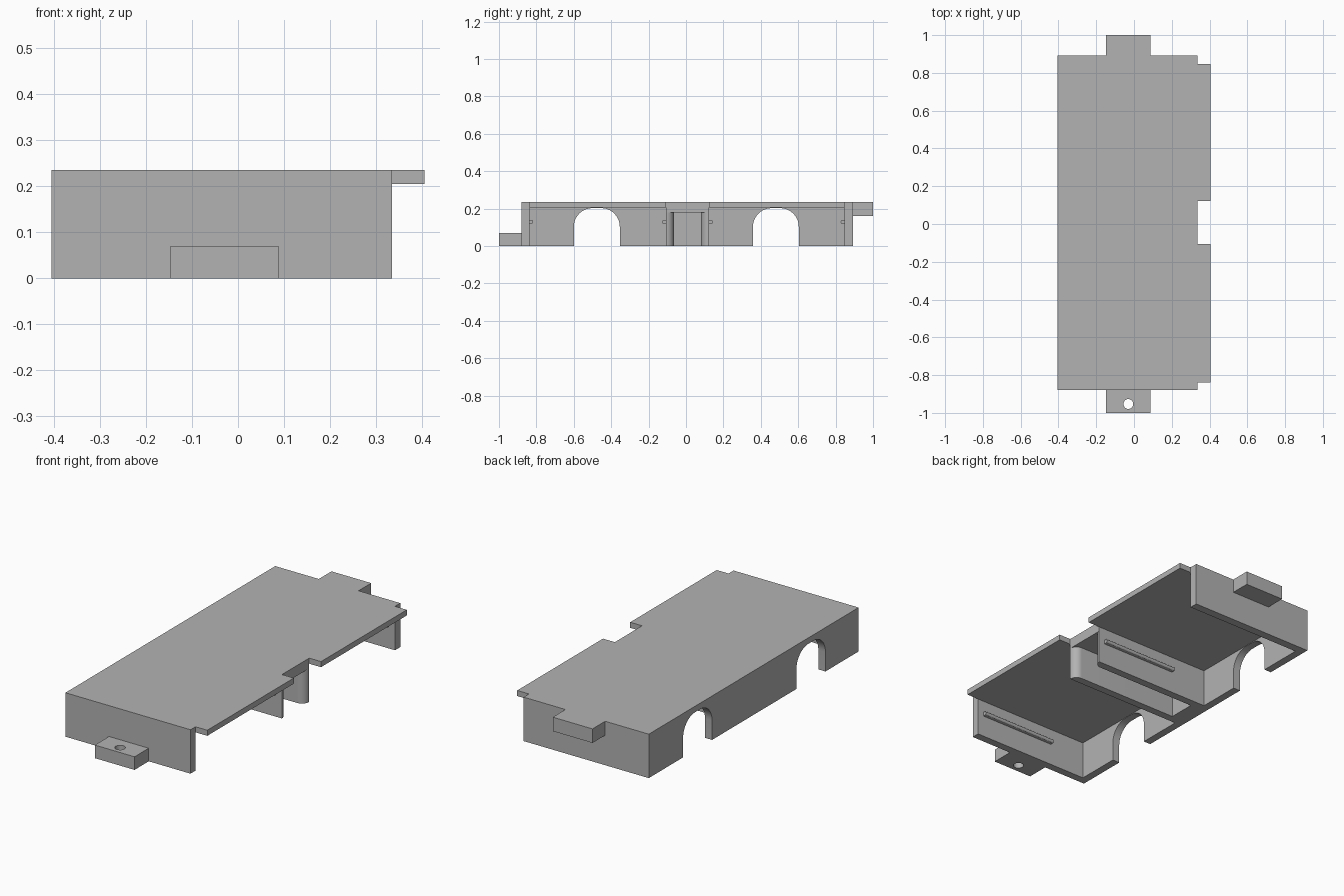
import bpy, bmesh
from math import sin, cos, pi
from mathutils import Vector

if "Cube" in bpy.data.objects:
    bpy.data.objects.remove(bpy.data.objects["Cube"])

grey = bpy.data.materials.new("plain grey")
grey.use_nodes = True
grey.diffuse_color = (0.45, 0.45, 0.45, 1)
grey.node_tree.nodes["Principled BSDF"].inputs["Base Color"].default_value = grey.diffuse_color


def extrude(name, outline, axis, lo, hi):
    """Extrude a flat outline along x (outline in y, z) or z (outline in x, y)."""
    bm = bmesh.new()
    place = (lambda a, b: (lo, a, b)) if axis == "x" else (lambda a, b: (a, b, lo))
    face = bm.faces.new([bm.verts.new(place(a, b)) for a, b in outline])
    new = bmesh.ops.extrude_face_region(bm, geom=[face])["geom"]
    step = Vector((hi - lo, 0, 0)) if axis == "x" else Vector((0, 0, hi - lo))
    bmesh.ops.translate(bm, vec=step, verts=[g for g in new if isinstance(g, bmesh.types.BMVert)])
    bmesh.ops.recalc_face_normals(bm, faces=bm.faces)
    mesh = bpy.data.meshes.new(name)
    bm.to_mesh(mesh)
    bm.free()
    mesh.materials.append(grey)
    obj = bpy.data.objects.new(name, mesh)
    bpy.context.collection.objects.link(obj)
    return obj


def rect(a0, a1, b0, b1):
    return [(a0, b0), (a1, b0), (a1, b1), (a0, b1)]


def arc(a, b, r, start, end, n=10):
    turn = [(start + (end - start) * i / n) * pi / 180 for i in range(n + 1)]
    return [(a + r * cos(t), b + r * sin(t)) for t in turn]


def smooth(obj):
    bpy.ops.object.select_all(action="DESELECT")
    obj.select_set(True)
    bpy.context.view_layer.objects.active = obj
    bpy.ops.object.shade_smooth_by_angle(angle=pi / 6)


# Main extents
LEFT, RIGHT, LIP = -0.405, 0.335, 0.405
FRONT, BACK = -0.88, 0.893
FRONT_IN, BACK_IN = -0.838, 0.848
MID0, MID1 = -0.107, 0.123
WALL, UNDER, TOP = 0.042, 0.205, 0.235
INNER = LEFT + WALL

# Top plate with overhanging lips either side of the centre notch
extrude("top_plate", [
    (LEFT, FRONT), (RIGHT, FRONT), (RIGHT, FRONT_IN), (LIP, FRONT_IN),
    (LIP, MID0), (RIGHT, MID0), (RIGHT, MID1), (LIP, MID1),
    (LIP, BACK_IN), (RIGHT, BACK_IN), (RIGHT, BACK), (LEFT, BACK)], "z", UNDER, TOP)

# Long side wall with two rounded arches
r, crown = 0.1, 0.203
profile = [(FRONT, 0)]
for y0, y1 in ((-0.6, -0.354), (0.358, 0.603)):
    profile += [(y0, 0)] + arc(y0 + r, crown - r, r, 180, 90)
    profile += arc(y1 - r, crown - r, r, 90, 0) + [(y1, 0)]
profile += [(BACK, 0), (BACK, UNDER), (FRONT, UNDER)]
smooth(extrude("arched_side_wall", profile, "x", LEFT, INNER))

# End walls
extrude("front_wall", rect(INNER, RIGHT, FRONT, FRONT_IN), "z", 0, UNDER)
extrude("back_wall", rect(INNER, RIGHT, BACK_IN, BACK), "z", 0, UNDER)

# Central channel: two walls with rounded inner ends, closed at one end
r = WALL
plan = [(INNER, MID0)] + arc(RIGHT - r, MID0, r, 0, 90) + [(-0.31, MID0 + r)]
plan += [(-0.31, MID1 - r)] + arc(RIGHT - r, MID1, r, 270, 360) + [(INNER, MID1)]
smooth(extrude("centre_channel", plan, "z", 0, 0.18))
extrude("channel_roof", rect(INNER, RIGHT, MID0, MID1), "z", 0.18, UNDER)

# Thin retaining ridges inside both compartments
for name, y, side in (("front_ridge", FRONT_IN, 1), ("mid_front_ridge", MID0, -1),
                      ("mid_back_ridge", MID1, 1), ("back_ridge", BACK_IN, -1)):
    shape = [(y, 0.118), (y, 0.139)]
    shape += [(y + side * a, b) for a, b in arc(0.01, 0.129, 0.011, 65, -65, 6)]
    smooth(extrude(name, shape, "x", -0.15, 0.3))

# End tabs
extrude("back_tab", rect(-0.147, 0.088, BACK, 1), "z", 0.16, TOP)
tab = extrude("front_tab", rect(-0.147, 0.088, -1, FRONT), "z", 0, 0.07)
drill = extrude("screw_hole_cutter", arc(-0.03, -0.953, 0.026, 0, 360, 32)[:-1], "z", -0.1, 0.2)
drill.hide_render = True
hole = tab.modifiers.new("screw_hole", "BOOLEAN")
hole.operation, hole.object = "DIFFERENCE", drill
bpy.context.view_layer.objects.active = tab
bpy.ops.object.modifier_apply(modifier=hole.name)
bpy.data.objects.remove(drill)
smooth(tab)
